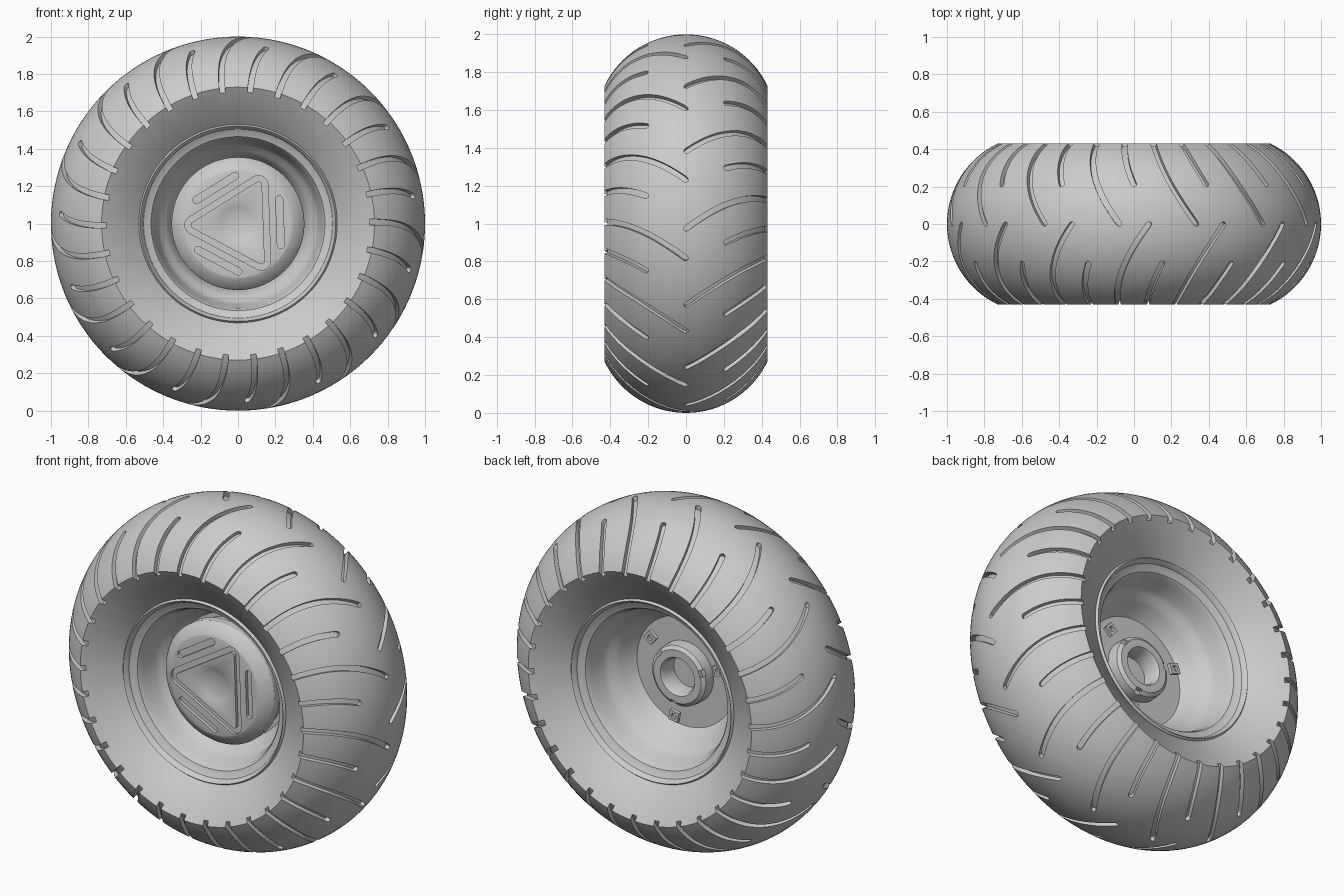
import bpy, bmesh, math
from math import sin, cos, radians, pi
from mathutils import Vector

cube = bpy.data.objects.get("Cube")
if cube:
    bpy.data.objects.remove(cube, do_unlink=True)

grey = bpy.data.materials.new("plain grey")
grey.use_nodes = True
colour = (0.6, 0.6, 0.6, 1)
grey.diffuse_color = colour
grey.node_tree.nodes["Principled BSDF"].inputs["Base Color"].default_value = colour


def add_object(name, bm):
    bmesh.ops.remove_doubles(bm, verts=bm.verts, dist=1e-5)
    bmesh.ops.recalc_face_normals(bm, faces=bm.faces)
    mesh = bpy.data.meshes.new(name)
    bm.to_mesh(mesh)
    bm.free()
    obj = bpy.data.objects.new(name, mesh)
    obj.location.z = 1
    mesh.materials.append(grey)
    bpy.context.collection.objects.link(obj)
    return obj


def finish(obj, cutter=None):
    """Cut the part if needed, then smooth it while keeping edges sharp."""
    bpy.ops.object.select_all(action='DESELECT')
    obj.select_set(True)
    bpy.context.view_layer.objects.active = obj
    if cutter:
        mod = obj.modifiers.new("cut", 'BOOLEAN')
        mod.operation, mod.solver, mod.object = 'DIFFERENCE', 'EXACT', cutter
        bpy.ops.object.modifier_apply(modifier=mod.name)
        bpy.data.objects.remove(cutter, do_unlink=True)
    bpy.ops.object.shade_smooth_by_angle(angle=radians(32))


def bridge(bm, loops, closed):
    """Skin equal vertex loops, with end caps unless the run is closed."""
    n = len(loops[0])
    pairs = list(zip(loops, loops[1:]))
    if closed:
        pairs.append((loops[-1], loops[0]))
    for a, b in pairs:
        for i in range(n):
            j = (i + 1) % n
            bm.faces.new((a[i], a[j], b[j], b[i]))
    if not closed:
        bm.faces.new(loops[0])
        bm.faces.new(loops[-1])


def lathe(name, profile, steps=144):
    """Turn a closed (radius, y) profile around the axle."""
    bm = bmesh.new()
    loops = []
    for s in range(steps):
        a = 2 * pi * s / steps
        loops.append([bm.verts.new((r * cos(a), y, r * sin(a))) for r, y in profile])
    bridge(bm, loops, True)
    return add_object(name, bm)


def prism(bm, outline, y0, y1):
    bridge(bm, [[bm.verts.new((x, y, z)) for x, z in outline] for y in (y0, y1)], False)


def polar(r, deg):
    return Vector((r * cos(radians(deg)), r * sin(radians(deg))))


def arc(centre, r, start, end, n=8):
    return [centre + polar(r, start + (end - start) * i / n) for i in range(n + 1)]


# Tyre: round tread with dished side walls
HALF, RIM, TREAD_R, TREAD_C = 0.43, 0.53, 0.477, 0.523
EDGE = math.asin(HALF / TREAD_R)
tread = [(TREAD_C + TREAD_R * cos(p), TREAD_R * sin(p))
         for p in (EDGE * i / 16 for i in range(-16, 17))]
tyre = lathe("tyre", tread + [(RIM, 0.31), (0.50, 0.27), (0.50, -0.27), (RIM, -0.31)], 180)


# Tread grooves: curved channels with round inner ends, long and short in turn
def groove(bm, side, edge_angle, y_end, width=0.03, depth=0.025, n=18):
    def surface(p, lift):
        y = TREAD_R * sin(p)
        t = max(0, 1 - max(y, 0) / HALF)
        a = radians(edge_angle - 11.3 * t ** 1.6)
        r = TREAD_C + (TREAD_R + lift) * cos(p)
        return Vector((r * cos(a), side * (TREAD_R + lift) * sin(p), r * sin(a)))

    start, end = radians(72), math.asin(y_end / TREAD_R)
    tip = width / 2 / TREAD_R
    spots = [(start + (end + tip - start) * i / n, 1) for i in range(n + 1)]
    spots += [(end + tip - tip * sin(radians(q)), cos(radians(q))) for q in (25, 50, 70, 83)]
    loops = []
    for p, scale in spots:
        low, high = surface(p, -depth), surface(p, 0.03)
        along = surface(p + 0.01, 0) - surface(p - 0.01, 0)
        across = along.cross(high - low).normalized() * width / 2 * scale
        loops.append([bm.verts.new(v) for v in
                      (low - across, low + across, high + across, high - across)])
    bridge(bm, loops, False)


bm = bmesh.new()
for k in range(15):
    for side, phase in ((-1, 0.7), (1, 9.8)):
        groove(bm, side, phase + 24 * k, -0.012)
        groove(bm, side, phase + 24 * k + 12, 0.2)
finish(tyre, add_object("groove_cutter", bm))

# Rim: lips, stepped barrel and central web
front = [(0.535, 0.27), (0.53, 0.315), (0.522, 0.325), (0.513, 0.315), (0.505, 0.295),
         (0.48, 0.28), (0.465, 0.275), (0.455, 0.26), (0.45, 0.235), (0.44, 0.21),
         (0.43, 0.16), (0.415, 0.13), (0.39, 0.11), (0.37, 0.08)]
rim = [(r, -y) for r, y in front] + [(0.355, -0.04), (0.1, -0.04), (0.1, 0.0), (0.32, 0.0),
                                     (0.345, 0.03)]
finish(lathe("rim", rim + front[::-1]))

# Hub cap: bevelled disc with a shallow central dish
cap = lathe("hub_cap", [(0, -0.195), (0.05, -0.198), (0.09, -0.207), (0.12, -0.22), (0.285, -0.22),
                        (0.295, -0.217), (0.345, -0.18), (0.355, -0.165), (0.355, -0.12),
                        (0.33, -0.10), (0.33, -0.03), (0, -0.03)])
bm = bmesh.new()
corners = [62, 182, 302]
outer, inner = [], []
for a in corners:
    outer += arc(polar(0.235, a), 0.05, a - 60, a + 60)
    inner += arc(polar(0.235, a), 0.018, a - 60, a + 60)
n = len(outer)
# Triangular channel
rings = []
for i in range(n):
    rings.append([bm.verts.new((q.x, y, q.y)) for q, y in
                  ((outer[i], -0.26), (outer[i], -0.202), (inner[i], -0.202), (inner[i], -0.26))])
bridge(bm, rings, True)
# Straight slots beside the triangle
for a in (2, 122, 242):
    mid, half = polar(0.225, a), polar(0.122, a + 90)
    prism(bm, arc(mid + half, 0.019, a, a + 180) + arc(mid - half, 0.019, a + 180, a + 360),
          -0.26, -0.2)
finish(cap, add_object("cap_cutter", bm))

# Mounting plate on the back, with kidney slots and bolt sockets
BOLTS = (40, 160, 280)
plate = lathe("mounting_plate", [(0.1, -0.01), (0.1, 0.04), (0.305, 0.04), (0.315, 0.03),
                                 (0.315, -0.01)])
bm = bmesh.new()
for a in BOLTS:
    kidney = a + 60
    prism(bm, arc(Vector((0, 0)), 0.285, kidney - 30, kidney + 30, 16)
          + arc(polar(0.25, kidney + 30), 0.035, kidney + 30, kidney + 210)[1:-1]
          + arc(Vector((0, 0)), 0.215, kidney + 30, kidney - 30, 16)
          + arc(polar(0.25, kidney - 30), 0.035, kidney + 210, kidney + 390)[1:-1],
          0.008, 0.1)
finish(plate, add_object("plate_cutter", bm))

for i, a in enumerate(BOLTS):
    bm = bmesh.new()
    prism(bm, [polar(0.26, a) + polar(0.042, a + 45 + 90 * k) for k in range(4)], 0.03, 0.052)
    pad = add_object(f"bolt_pad_{i + 1}", bm)
    bm = bmesh.new()
    prism(bm, arc(polar(0.26, a), 0.016, 0, 345, 23), 0.036, 0.1)
    finish(pad, add_object("socket_cutter", bm))

# Bearing boss with a stepped bore and three rim notches
boss = lathe("bearing_boss", [(0.1, -0.035), (0.1, 0.06), (0.112, 0.08), (0.155, 0.08),
                              (0.175, 0.065), (0.18, 0.03), (0.18, -0.005), (0.15, -0.035)])
bm = bmesh.new()
for a in BOLTS:
    mid, out, across = polar(0.18, a), polar(0.03, a), polar(0.02, a + 90)
    prism(bm, [mid - out - across, mid + out - across, mid + out + across, mid - out + across],
          0.055, 0.12)
finish(boss, add_object("notch_cutter", bm))
